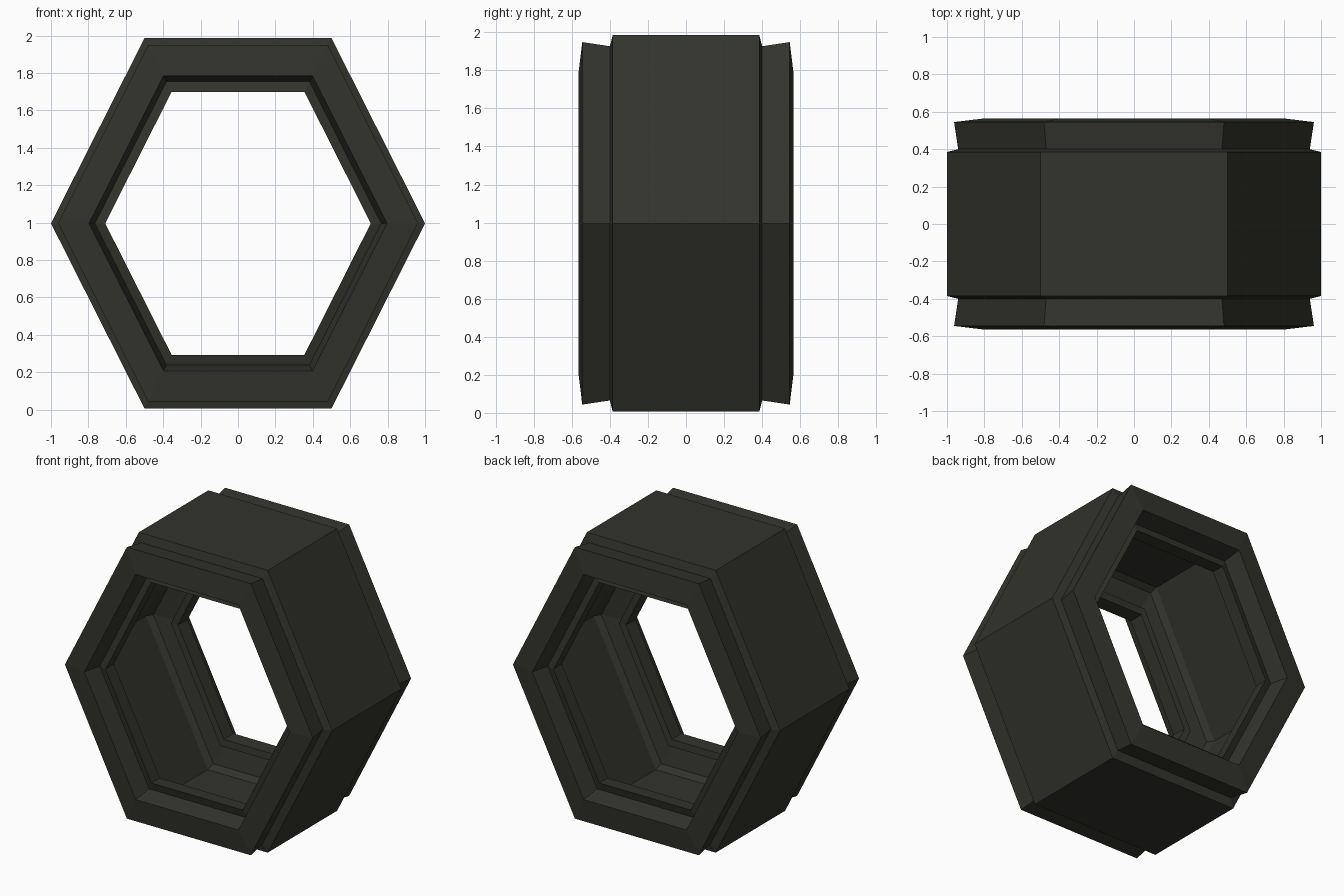
import bpy, bmesh, math

if "Cube" in bpy.data.objects:
    bpy.data.objects.remove(bpy.data.objects["Cube"])

HALF_HEIGHT, CENTRE_Z = 0.99, 0.996

# Half cross-section (radius, depth), running from outer wall over the lip to the inner wall
half = [(1.0, 0.385), (0.94, 0.40), (0.962, 0.545), (0.797, 0.565),
        (0.765, 0.44), (0.71, 0.455), (0.715, 0.355), (0.765, 0.35),
        (0.79, 0.415), (0.93, 0.39), (0.96, 0.35)]
# Mirror front to back to close the loop
profile = half + [(r, -y) for r, y in reversed(half)]


def hex_ring(name, section):
    """Sweep a closed section around a six-sided ring about the y axis."""
    bm = bmesh.new()
    loops = []
    for i in range(6):
        a = math.radians(60 * i)
        c = math.cos(a)
        s = math.sin(a) / math.sin(math.radians(60)) * HALF_HEIGHT
        loops.append([bm.verts.new((r * c, y, CENTRE_Z + r * s)) for r, y in section])
    n = len(section)
    for i in range(6):
        a, b = loops[i], loops[(i + 1) % 6]
        for j in range(n):
            k = (j + 1) % n
            bm.faces.new((a[j], a[k], b[k], b[j]))
    bmesh.ops.recalc_face_normals(bm, faces=bm.faces)
    mesh = bpy.data.meshes.new(name)
    bm.to_mesh(mesh)
    bm.free()
    obj = bpy.data.objects.new(name, mesh)
    bpy.context.collection.objects.link(obj)
    return obj


# Hexagonal frame
frame = hex_ring("hexagonal_frame", profile)
mat = bpy.data.materials.new("dark_olive")
mat.diffuse_color = (0.033, 0.033, 0.026, 1)
mat.use_nodes = True
mat.node_tree.nodes["Principled BSDF"].inputs["Base Color"].default_value = mat.diffuse_color
frame.data.materials.append(mat)
